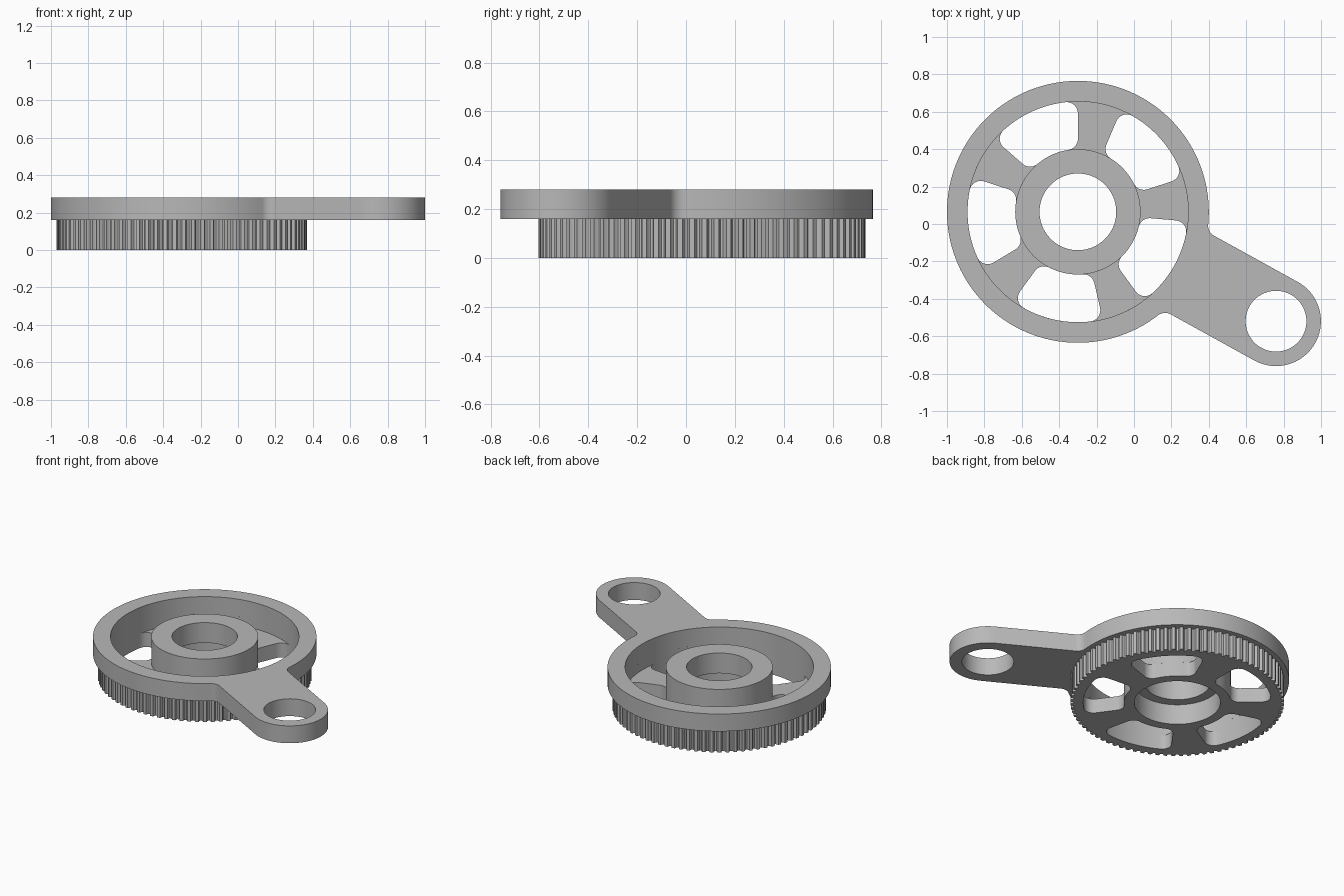
import bpy, bmesh
from math import sin, cos, asin, pi, radians, sqrt, atan2

cube = bpy.data.objects.get("Cube")
if cube:
    bpy.data.objects.remove(cube, do_unlink=True)

# Main sizes
CENTRE = (-0.30, 0.065)
RIM_R, POCKET_R, HUB_R = 0.70, 0.59, 0.335
BORE_R, SEAT_R = 0.205, 0.27
TOOTH_R, ROOT_R, TEETH = 0.67, 0.65, 84
WEB_Z, SEAT_Z, PLATE_Z, TOP_Z = 0.10, 0.14, 0.16, 0.28
ARM_LEN, ARM_R, ARM_HOLE, ARM_FILLET = 1.21, 0.24, 0.1625, 0.06
ARM_ANGLE = atan2(-0.585, 1.06)

grey = bpy.data.materials.new("plain_grey")
grey.use_nodes = True
colour = (0.48, 0.48, 0.48, 1)
grey.diffuse_color = colour
grey.node_tree.nodes["Principled BSDF"].inputs["Base Color"].default_value = colour


def arc(cx, cy, r, a, b, n=8):
    return [(cx + r * cos(a + (b - a) * i / n), cy + r * sin(a + (b - a) * i / n))
            for i in range(n + 1)]


def circle(r, cx=0, n=128):
    return arc(cx, 0, r, 0, 2 * pi, n)[:-1]


def polar(r, a):
    return r * cos(a), r * sin(a)


def finish(name, mesh, z=0, turn=0):
    """Weld, place, colour and shade a finished mesh."""
    bm = bmesh.new()
    bm.from_mesh(mesh)
    bmesh.ops.remove_doubles(bm, verts=bm.verts, dist=1e-5)
    bmesh.ops.recalc_face_normals(bm, faces=bm.faces)
    bm.to_mesh(mesh)
    bm.free()
    mesh.materials.clear()
    mesh.materials.append(grey)
    obj = bpy.data.objects.new(name, mesh)
    bpy.context.collection.objects.link(obj)
    obj.location = (*CENTRE, z)
    obj.rotation_euler.z = turn
    bpy.ops.object.select_all(action='DESELECT')
    obj.select_set(True)
    bpy.context.view_layer.objects.active = obj
    bpy.ops.object.shade_smooth_by_angle(angle=radians(25))
    return obj


def slab(name, loops, z0, z1, turn=0):
    """Extrude an outline with holes from z0 to z1."""
    curve = bpy.data.curves.new(name + "_profile", 'CURVE')
    curve.dimensions = '2D'
    curve.fill_mode = 'BOTH'
    curve.extrude = (z1 - z0) / 2
    for loop in loops:
        spline = curve.splines.new('POLY')
        spline.points.add(len(loop) - 1)
        for point, (x, y) in zip(spline.points, loop):
            point.co = (x, y, 0, 1)
        spline.use_cyclic_u = True
    helper = bpy.data.objects.new(name + "_profile", curve)
    bpy.context.collection.objects.link(helper)
    graph = bpy.context.evaluated_depsgraph_get()
    mesh = bpy.data.meshes.new_from_object(helper.evaluated_get(graph))
    bpy.data.objects.remove(helper, do_unlink=True)
    bpy.data.curves.remove(curve)
    mesh.name = name
    return finish(name, mesh, (z0 + z1) / 2, turn)


def toothed_outline():
    shape = [(0, 0), (0.4, 0), (0.48, 0.7), (0.58, 1), (0.8, 1), (0.9, 0.7)]
    return [polar(TOOTH_R - d * (TOOTH_R - ROOT_R), 2 * pi * (i + f) / TEETH)
            for i in range(TEETH) for f, d in shape]


def window(mid, half=radians(24.5), c=0.06):
    """Rounded opening between two spokes."""
    a0, a1 = mid - half, mid + half
    ro, ri = POCKET_R - c, HUB_R + c
    do, di = asin(c / ro), asin(c / ri)
    pts = arc(*polar(ro, a0 + do), c, a0 - pi / 2, a0 + do)
    pts += arc(0, 0, POCKET_R, a0 + do, a1 - do, 16)[1:-1]
    pts += arc(*polar(ro, a1 - do), c, a1 - do, a1 + pi / 2)
    pts += arc(*polar(ri, a1 - di), c, a1 + pi / 2, a1 - di + pi)
    pts += arc(0, 0, HUB_R, a1 - di, a0 + di, 8)[1:-1]
    pts += arc(*polar(ri, a0 + di), c, a0 + di + pi, a0 + 3 * pi / 2)
    return pts


def plate_outline():
    """Round rim blended into a straight arm with a round end."""
    v = ARM_R + ARM_FILLET
    u = sqrt((RIM_R + ARM_FILLET) ** 2 - v * v)
    t = atan2(v, u)
    pts = arc(0, 0, RIM_R, t, 2 * pi - t, 120)
    pts += arc(u, -v, ARM_FILLET, pi - t, pi / 2)[1:]
    pts += arc(ARM_LEN, 0, ARM_R, -pi / 2, pi / 2, 40)
    pts += arc(u, v, ARM_FILLET, 3 * pi / 2, pi + t)[:-1]
    return pts


# Spoked floor and toothed ring of the pulley
windows = [window(radians(42.5 + 72 * k)) for k in range(5)]
slab("spoked_web", [toothed_outline(), circle(SEAT_R)] + windows, 0, WEB_Z)
slab("toothed_ring", [toothed_outline(), circle(POCKET_R)], WEB_Z, PLATE_Z)

# Rim flange with the arm
slab("rim_and_arm", [plate_outline(), circle(POCKET_R), circle(ARM_HOLE, ARM_LEN, 64)],
     PLATE_Z, TOP_Z, ARM_ANGLE)

# Hub turned from a stepped section: wide seat below, narrow bore above
bm = bmesh.new()
section = [(HUB_R, WEB_Z), (HUB_R, TOP_Z), (BORE_R, TOP_Z),
           (BORE_R, SEAT_Z), (SEAT_R, SEAT_Z), (SEAT_R, WEB_Z)]
verts = [bm.verts.new((r, 0, z)) for r, z in section]
edges = [bm.edges.new((verts[i - 1], verts[i])) for i in range(len(verts))]
bmesh.ops.spin(bm, geom=verts + edges, cent=(0, 0, 0), axis=(0, 0, 1),
               angle=2 * pi, steps=128, use_merge=False)
hub = bpy.data.meshes.new("hub")
bm.to_mesh(hub)
bm.free()
finish("hub", hub)
